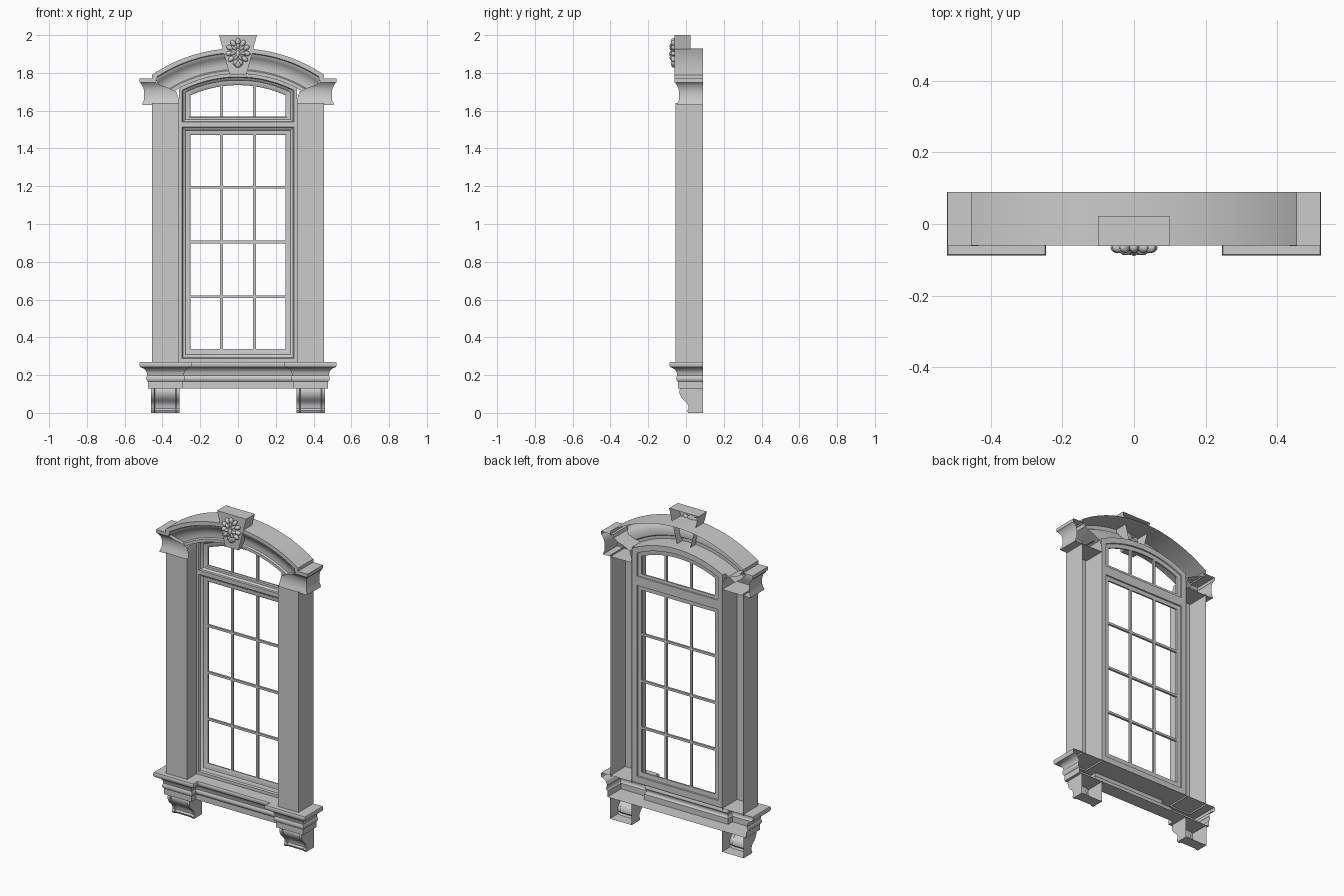
import bpy, bmesh, math
from mathutils import Matrix

if "Cube" in bpy.data.objects:
    bpy.data.objects.remove(bpy.data.objects["Cube"])

CZ, R_OUT, R_IN = 1.121, 0.809, 0.674   # shared arch centre height and radii


def finish(bm, name, angle=35):
    bmesh.ops.remove_doubles(bm, verts=bm.verts, dist=1e-5)
    bmesh.ops.recalc_face_normals(bm, faces=bm.faces)
    me = bpy.data.meshes.new(name)
    bm.to_mesh(me)
    bm.free()
    ob = bpy.data.objects.new(name, me)
    bpy.context.collection.objects.link(ob)
    bpy.ops.object.select_all(action='DESELECT')
    ob.select_set(True)
    bpy.context.view_layer.objects.active = ob
    bpy.ops.object.shade_smooth_by_angle(angle=math.radians(angle))
    return ob


def loft(name, rows, close_row=False, close_rows=False, caps=False):
    """Skin consecutive rows of points."""
    bm = bmesh.new()
    v = [[bm.verts.new(p) for p in r] for r in rows]
    n, m = len(rows), len(rows[0])
    for i in range(n if close_rows else n - 1):
        for j in range(m if close_row else m - 1):
            a, b, k = v[i], v[(i + 1) % n], (j + 1) % m
            bm.faces.new((a[j], a[k], b[k], b[j]))
    if caps:
        bm.faces.new(v[0])
        bm.faces.new(v[-1])
    return finish(bm, name)


def mirrored(rows):
    return [[(-x, y, z) for x, y, z in r] for r in rows]


def pair(name, rows, **kw):
    loft("right_" + name, rows, **kw)
    loft("left_" + name, mirrored(rows), **kw)


# Pilasters, open at the back
plan = [(0.455, 0.09), (0.455, -0.055), (0.312, -0.055), (0.312, 0.09)]
pair("pilaster", [[(x, y, z) for x, y in plan] for z in (0.26, 1.64)])

# Sill moulding breaking forward under each pilaster: (z, projection)
sill = [(0.13, 0), (0.165, 0), (0.172, 0.007), (0.182, 0.009), (0.192, 0.007),
        (0.198, 0.003), (0.215, 0.006), (0.228, 0.014), (0.238, 0.028),
        (0.242, 0.04), (0.252, 0.045), (0.263, 0.045), (0.27, 0.042)]
rows = []
for z, o in sill:
    half = [(0.477 + o, 0.09), (0.477 + o, -0.043 - o), (0.29 - o, -0.043 - o), (0.29 - o, -o)]
    rows.append([(x, y, z) for x, y in half] + [(-x, y, z) for x, y in reversed(half)])
loft("sill", rows, caps=True)

# Scroll brackets with a sunk centre panel
side = [(0.09, 0.0), (0.012, 0.0), (0.006, 0.012), (0.014, 0.022), (0.012, 0.04),
        (0.004, 0.055), (-0.012, 0.068), (-0.025, 0.082), (-0.033, 0.1),
        (-0.035, 0.118), (-0.03, 0.13), (0.09, 0.13)]
rows = [[(x, y + (s if y < 0.05 else 0), z) for y, z in side]
        for x, s in ((0.31, 0), (0.326, 0), (0.33, 0.007), (0.44, 0.007), (0.444, 0), (0.46, 0))]
pair("bracket", rows, caps=True)

# Capitals: (z, projection, inner edge)
cap = [(1.63, 0.032, 0.312), (1.642, 0.03, 0.312), (1.655, 0.023, 0.312), (1.70, 0.022, 0.325),
       (1.722, 0.026, 0.37), (1.735, 0.034, 0.41), (1.748, 0.042, 0.43),
       (1.75, 0.046, 0.435), (1.77, 0.046, 0.44)]
rows = [[(0.475 + o, 0.09, z), (0.475 + o, -0.015 - o, z), (i, -0.015 - o, z), (i, 0.09, z)]
        for z, o, i in cap]
pair("capital", rows, caps=True)

# Arched hood moulding, open at the back: (radius, y)
hood = [(R_OUT, 0.09), (R_OUT, -0.06), (0.786, -0.06), (0.782, -0.053), (0.772, -0.05),
        (0.76, -0.038), (0.745, -0.027), (0.72, -0.02), (0.698, -0.021),
        (0.692, -0.03), (R_IN, -0.03), (R_IN, 0.06)]
end = math.asin(0.455 / R_OUT)
rows = []
for i in range(41):
    a = -end + 2 * end * i / 40
    rows.append([(r * math.sin(a), y, CZ + r * math.cos(a)) for r, y in hood])
loft("arched_hood", rows)

# Blocks closing the hood ends above the capitals
pair("hood_end", [[(0.455, 0.09, z), (0.455, -0.06, z), (0.43, -0.06, z)] for z in (1.76, 1.79)])

# Keystone: front, top, bottom and sides, open at the back
key = [(-0.045, 1.792), (0.045, 1.792), (0.1, 2.0), (-0.1, 2.0)]
rows = [[(x, -0.062, z) for x, z in key], [(x, 0.023, z) for x, z in key]]
bm = bmesh.new()
v = [[bm.verts.new(p) for p in r] for r in rows]
bm.faces.new(v[0])
for j in range(4):
    k = (j + 1) % 4
    bm.faces.new((v[0][j], v[0][k], v[1][k], v[1][j]))
finish(bm, "keystone")

# Carved leaf rosette on the keystone
bm = bmesh.new()


def lobe(x, y, z, sx, sy, sz, rot=0.0):
    m = Matrix.Translation((x, y, z)) @ Matrix.Rotation(rot, 4, 'Y') @ Matrix.Diagonal((sx, sy, sz, 1))
    bmesh.ops.create_uvsphere(bm, u_segments=12, v_segments=8, radius=1, matrix=m)


lobe(0, -0.063, 1.905, 0.04, 0.016, 0.058)
for i in range(11):
    a = 2 * math.pi * i / 11
    lobe(0.047 * math.sin(a), -0.066, 1.91 + 0.055 * math.cos(a), 0.013, 0.015, 0.019, a)
for i in range(7):
    a = 2 * math.pi * i / 7
    lobe(0.026 * math.sin(a), -0.073, 1.91 + 0.033 * math.cos(a), 0.008, 0.014, 0.016, a)
lobe(0, -0.075, 1.9, 0.012, 0.014, 0.02)
lobe(0, -0.066, 1.848, 0.022, 0.014, 0.02)
finish(bm, "keystone_rosette", 60)

# Window frames share one closed section: (inset, y)
section = [(0, 0.085), (0, 0.037), (0.016, 0.037), (0.02, 0.047), (0.03, 0.052), (0.034, 0.058),
           (0.052, 0.06), (0.06, 0.066), (0.06, 0.076), (0.036, 0.078), (0.034, 0.085)]


def lower_ring(d, y):
    w, b, t = 0.312 - d, 0.27 + d * 1.15, 1.53 - d
    return [(-w, y, b), (w, y, b), (w, y, t), (-w, y, t)]


def upper_ring(d, y):
    w, r, b = 0.312 - d, R_IN - d, 1.53 + d * 0.67
    a = math.asin(w / r)
    arc = [a - 2 * a * i / 24 for i in range(25)]
    return [(-w, y, b), (w, y, b)] + [(r * math.sin(t), y, CZ + r * math.cos(t)) for t in arc]


loft("lower_frame", [lower_ring(d, y) for d, y in section], close_row=True, close_rows=True)
loft("upper_frame", [upper_ring(d, y) for d, y in section], close_row=True, close_rows=True)

# Glazing bars
bm = bmesh.new()


def bar(x, z, sx, sz):
    m = Matrix.Translation((x, 0.07, z)) @ Matrix.Diagonal((sx, 0.013, sz, 1))
    bmesh.ops.create_cube(bm, size=1, matrix=m)


for s in (-1, 1):
    bar(s * 0.087, 0.905, 0.014, 1.14)
    bar(s * 0.087, 1.645, 0.014, 0.17)
for z in (0.615, 0.905, 1.195):
    bar(0, z, 0.51, 0.014)
finish(bm, "glazing_bars")
